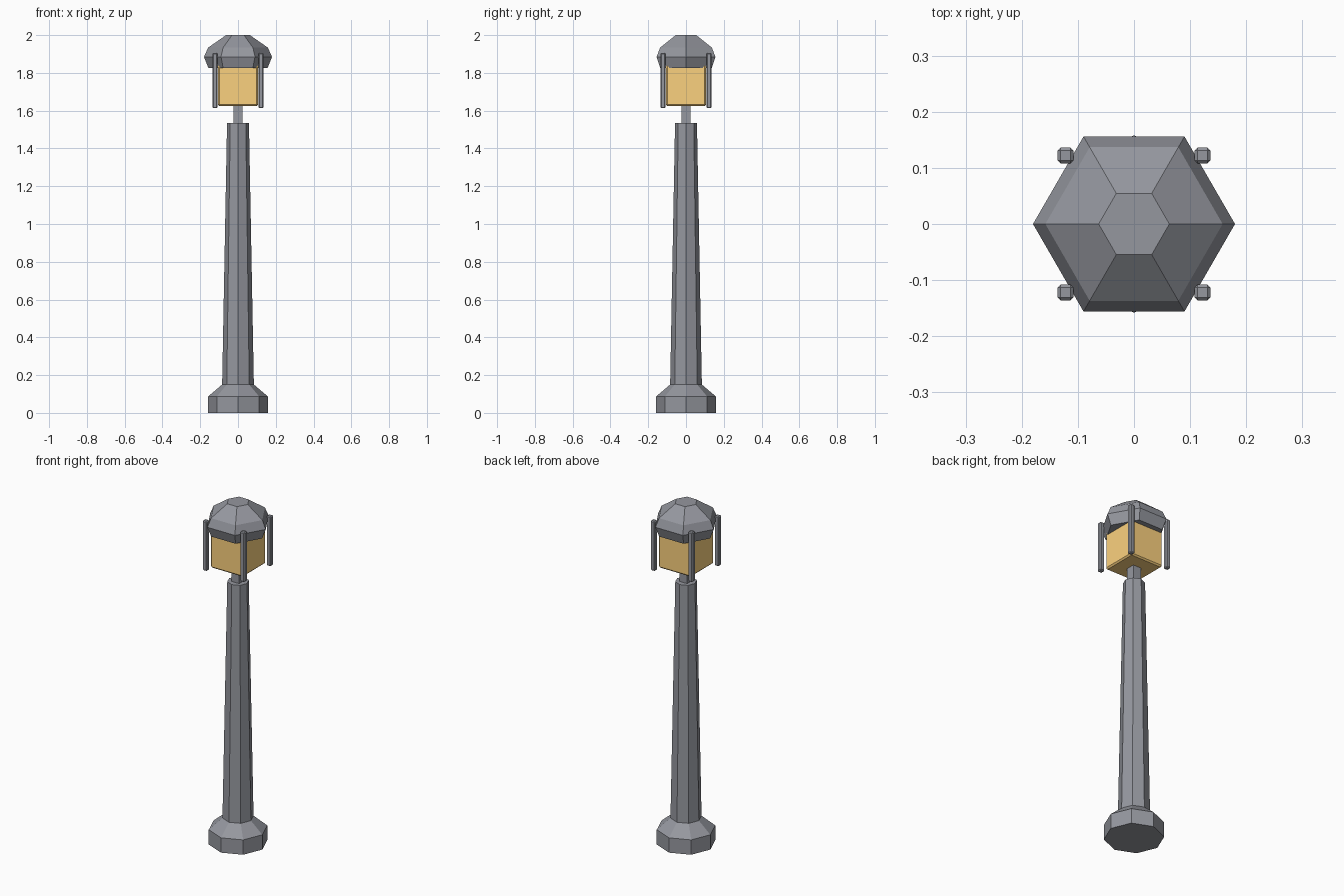
import bpy, bmesh, math

if "Cube" in bpy.data.objects:
    bpy.data.objects.remove(bpy.data.objects["Cube"])


def material(name, rgb):
    m = bpy.data.materials.new(name)
    m.diffuse_color = (*rgb, 1)
    m.use_nodes = True
    m.node_tree.nodes["Principled BSDF"].inputs["Base Color"].default_value = m.diffuse_color
    return m


iron = material("dark_iron", (0.30, 0.31, 0.345))
glow = material("lamp_glow", (0.97, 0.64, 0.21))


def finish(name, bm, mat):
    bmesh.ops.recalc_face_normals(bm, faces=bm.faces)
    me = bpy.data.meshes.new(name)
    bm.to_mesh(me)
    bm.free()
    me.materials.append(mat)
    ob = bpy.data.objects.new(name, me)
    bpy.context.collection.objects.link(ob)
    return ob


def lathe(name, profile, sides):
    """Flat-faced capped solid from (radius, z) rings."""
    bm = bmesh.new()
    rings = [[bm.verts.new((r * math.cos(2 * math.pi * i / sides),
                            r * math.sin(2 * math.pi * i / sides), z))
              for i in range(sides)] for r, z in profile]
    for a, b in zip(rings, rings[1:]):
        for i in range(sides):
            j = (i + 1) % sides
            bm.faces.new((a[i], a[j], b[j], b[i]))
    bm.faces.new(rings[0])
    bm.faces.new(rings[-1])
    return finish(name, bm, iron)


def box(name, x, y, z0, z1, half, bevel=0, mat=iron):
    """Square block, optionally chamfered."""
    bm = bmesh.new()
    bmesh.ops.create_cube(bm, size=1)
    for v in bm.verts:
        v.co = (x + v.co.x * 2 * half, y + v.co.y * 2 * half,
                (z0 + z1) / 2 + v.co.z * (z1 - z0))
    if bevel:
        bmesh.ops.bevel(bm, geom=bm.edges[:], offset=bevel, segments=1,
                        affect='EDGES', profile=0.5)
    return finish(name, bm, mat)


# Octagonal foot, tapered post and square neck
lathe("base", [(0.158, 0), (0.158, 0.087), (0.084, 0.15)], 8)
lathe("post", [(0.084, 0.148), (0.058, 1.535)], 8)
box("neck", 0, 0, 1.5, 1.64, 0.025)

# Glowing lantern block
box("lantern", 0, 0, 1.624, 1.85, 0.106, 0.008, glow)

# Corner bars
for sx in (-1, 1):
    for sy in (-1, 1):
        box("corner_bar", sx * 0.122, sy * 0.122, 1.613, 1.905, 0.014, 0.005)

# Hexagonal domed roof
lathe("roof", [(0.157, 1.826), (0.18, 1.885), (0.158, 1.934), (0.063, 2.0)], 6)
